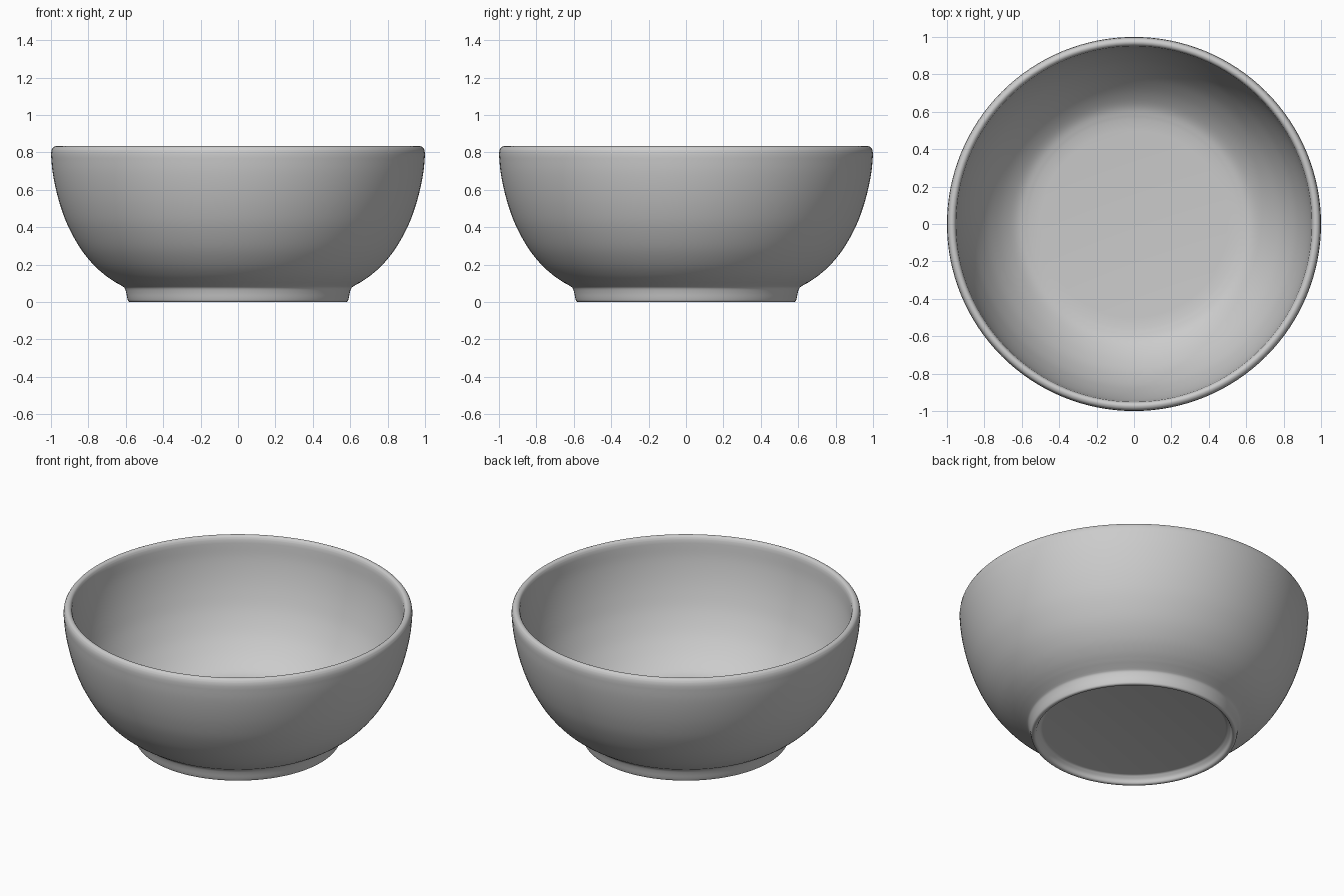
import bpy, bmesh, math
from mathutils import Vector

if "Cube" in bpy.data.objects:
    bpy.data.objects.remove(bpy.data.objects["Cube"])

SEGMENTS = 128


def smooth_run(points, steps=4):
    """Catmull-Rom curve through (radius, height) points."""
    p = [Vector(q) for q in points]
    p = [2 * p[0] - p[1]] + p + [2 * p[-1] - p[-2]]
    out = []
    for a, b, c, d in zip(p, p[1:], p[2:], p[3:]):
        for i in range(steps):
            t = i / steps
            out.append(0.5 * (2 * b + (c - a) * t + (2 * a - 5 * b + 4 * c - d) * t * t
                              + (3 * b - a - 3 * c + d) * t ** 3))
    out.append(p[-2])
    return out


def lathe(name, profile):
    bm = bmesh.new()
    verts = [bm.verts.new((max(r, 0), 0, z)) for r, z in profile]
    edges = [bm.edges.new(pair) for pair in zip(verts, verts[1:])]
    bmesh.ops.spin(bm, geom=verts + edges, cent=(0, 0, 0), axis=(0, 0, 1),
                   angle=2 * math.pi, steps=SEGMENTS)
    bmesh.ops.remove_doubles(bm, verts=bm.verts, dist=0.0004)
    bmesh.ops.recalc_face_normals(bm, faces=bm.faces)
    mesh = bpy.data.meshes.new(name)
    bm.to_mesh(mesh)
    bm.free()
    obj = bpy.data.objects.new(name, mesh)
    bpy.context.collection.objects.link(obj)
    bpy.context.view_layer.objects.active = obj
    obj.select_set(True)
    bpy.ops.object.shade_smooth_by_angle(angle=math.radians(50))
    return obj


# Recessed underside and rounded foot ring
underside = [(0, 0.045), (0.525, 0.045)]
foot = smooth_run([(0.535, 0.043), (0.553, 0.025), (0.562, 0.006), (0.573, 0),
                   (0.586, 0.004), (0.592, 0.02), (0.598, 0.05), (0.606, 0.074), (0.62, 0.086)])
# Curved outer wall, rounded rim, inner wall
outer = smooth_run([(0.655, 0.105), (0.715, 0.147), (0.778, 0.205), (0.845, 0.29),
                    (0.906, 0.4), (0.945, 0.5), (0.973, 0.6), (0.992, 0.7), (1.0, 0.79)])
rim = smooth_run([(0.997, 0.812), (0.988, 0.827), (0.973, 0.833), (0.959, 0.827), (0.951, 0.812)])
inner = smooth_run([(0.949, 0.79), (0.941, 0.7), (0.922, 0.6), (0.894, 0.5), (0.856, 0.4),
                    (0.798, 0.295), (0.735, 0.215), (0.675, 0.158), (0.62, 0.122), (0.56, 0.105)])
floor = [(0.5, 0.1), (0, 0.1)]

lathe("bowl", underside + foot + outer + rim + inner + floor)
